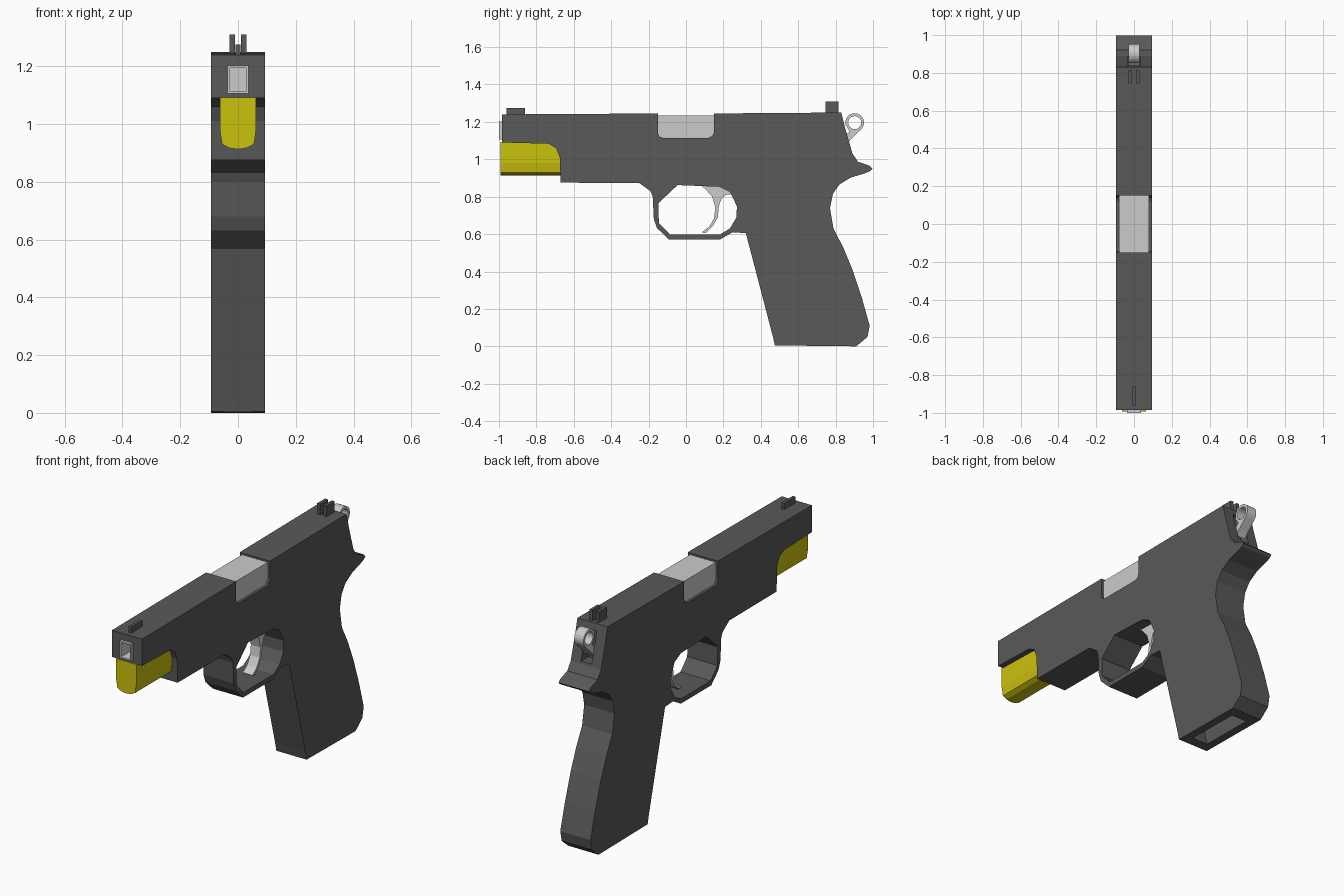
import bpy, bmesh, math


def material(name, rgb):
    m = bpy.data.materials.new(name)
    m.diffuse_color = (*rgb, 1)
    return m


DARK = material("dark grey", (0.10, 0.10, 0.10))
LIGHT = material("light grey", (0.60, 0.60, 0.60))
YELLOW = material("yellow", (0.60, 0.54, 0.004))


def prism(name, pts, lo, hi, mat, axis="x"):
    """Extrude a (y, z) outline along x, or an (x, z) outline along y."""
    bm = bmesh.new()
    place = (lambda a, b: (lo, a, b)) if axis == "x" else (lambda a, b: (a, lo, b))
    face = bm.faces.new([bm.verts.new(place(a, b)) for a, b in pts])
    ext = bmesh.ops.extrude_face_region(bm, geom=[face])
    moved = [v for v in ext["geom"] if isinstance(v, bmesh.types.BMVert)]
    vec = (hi - lo, 0, 0) if axis == "x" else (0, hi - lo, 0)
    bmesh.ops.translate(bm, verts=moved, vec=vec)
    bmesh.ops.recalc_face_normals(bm, faces=bm.faces)
    me = bpy.data.meshes.new(name)
    bm.to_mesh(me)
    bm.free()
    me.materials.append(mat)
    ob = bpy.data.objects.new(name, me)
    bpy.context.collection.objects.link(ob)
    return ob


def box(name, x0, x1, y0, y1, z0, z1, mat):
    return prism(name, [(y0, z0), (y1, z0), (y1, z1), (y0, z1)], x0, x1, mat)


def cut(target, cutter):
    mod = target.modifiers.new("cut", "BOOLEAN")
    mod.operation, mod.solver, mod.object = "DIFFERENCE", "EXACT", cutter
    bpy.context.view_layer.objects.active = target
    bpy.ops.object.modifier_apply(modifier=mod.name)
    bpy.data.objects.remove(cutter)


def arc(cy, cz, r, a0, a1, n):
    return [(cy + r * math.cos(math.radians(a0 + (a1 - a0) * i / n)),
             cz + r * math.sin(math.radians(a0 + (a1 - a0) * i / n))) for i in range(n + 1)]


W = 0.094

# Slide, frame and grip as one flat silhouette
outline = [(-0.985, 1.24), (-0.15, 1.245), (-0.15, 1.14), (-0.143, 1.122), (-0.125, 1.115),
           (0.12, 1.115), (0.14, 1.124), (0.15, 1.145), (0.15, 1.245),
           (0.83, 1.25), (0.85, 1.17), (0.89, 1.03), (0.92, 0.987), (0.98, 0.966),
           (0.997, 0.95), (0.985, 0.937), (0.95, 0.923), (0.88, 0.902), (0.82, 0.865),
           (0.785, 0.815), (0.77, 0.74), (0.788, 0.63), (0.84, 0.53), (0.89, 0.41),
           (0.94, 0.26), (0.982, 0.11), (0.97, 0.05), (0.91, 0.0), (0.475, 0.005),
           (0.465, 0.05), (0.32, 0.605), (0.25, 0.61), (0.18, 0.57), (-0.09, 0.57),
           (-0.155, 0.632), (-0.172, 0.68), (-0.178, 0.80), (-0.19, 0.83), (-0.25, 0.873),
           (-0.67, 0.875), (-0.675, 1.01), (-0.695, 1.06), (-0.735, 1.083), (-0.985, 1.09)]
body = prism("body", outline, -W, W, DARK)

# Openings: guard, hammer slot, muzzle and grip base
guard = [(-0.045, 0.862), (0.18, 0.853), (0.235, 0.825), (0.272, 0.75), (0.27, 0.69),
         (0.235, 0.63), (0.18, 0.597), (-0.085, 0.597), (-0.145, 0.66), (-0.148, 0.765)]
cut(body, prism("guard_cutter", guard, -0.2, 0.2, DARK))
cut(body, box("hammer_slot_cutter", -0.033, 0.033, 0.82, 1.1, 1.045, 1.215, DARK))
cut(body, box("muzzle_cutter", -0.034, 0.034, -1.1, -0.85, 1.107, 1.2, DARK))
well = [(0.545, -0.05), (0.86, -0.05), (0.76, 0.38), (0.445, 0.38)]
cut(body, prism("grip_well_cutter", well, -0.048, 0.048, DARK))

# Barrel end with a square bore
barrel = box("barrel", -0.036, 0.036, -1.0, -0.80, 1.105, 1.202, LIGHT)
cut(barrel, box("bore_cutter", -0.028, 0.028, -1.1, -0.86, 1.113, 1.194, LIGHT))

# Chamber block in the top notch
box("chamber", -0.08, 0.08, -0.152, 0.152, 1.10, 1.235, LIGHT)

# Yellow plug under the barrel
half = [(0.063, 1.092), (0.063, 0.98), (0.055, 0.93), (0.03, 0.917)]
plug = half + [(0, 0.913)] + [(-x, z) for x, z in reversed(half)]
prism("front_plug", plug, -0.993, -0.66, YELLOW, axis="y")

# Hammer: ring with a stem
hammer = prism("hammer", arc(0.902, 1.196, 0.05, -45, 195, 16)
               + [(0.875, 1.15), (0.835, 1.11), (0.86, 1.08), (0.885, 1.11)],
               -0.029, 0.029, LIGHT)
cut(hammer, prism("hammer_hole_cutter", arc(0.902, 1.196, 0.035, 0, 337.5, 15),
                  -0.1, 0.1, LIGHT))

# Curved trigger
trigger = [(0.05, 0.88), (0.10, 0.845), (0.14, 0.80), (0.157, 0.74), (0.15, 0.685),
           (0.125, 0.64), (0.085, 0.61), (0.105, 0.605), (0.145, 0.645), (0.17, 0.69),
           (0.176, 0.75), (0.19, 0.79), (0.215, 0.81), (0.25, 0.815), (0.25, 0.88)]
prism("trigger", trigger, -0.03, 0.03, LIGHT)

# Sights
box("front_sight", -0.008, 0.008, -0.96, -0.86, 1.23, 1.275, DARK)
for side, s in (("left", -1), ("right", 1)):
    a, b = sorted((s * 0.011, s * 0.029))
    box("rear_sight_" + side, a, b, 0.745, 0.815, 1.23, 1.31, DARK)
